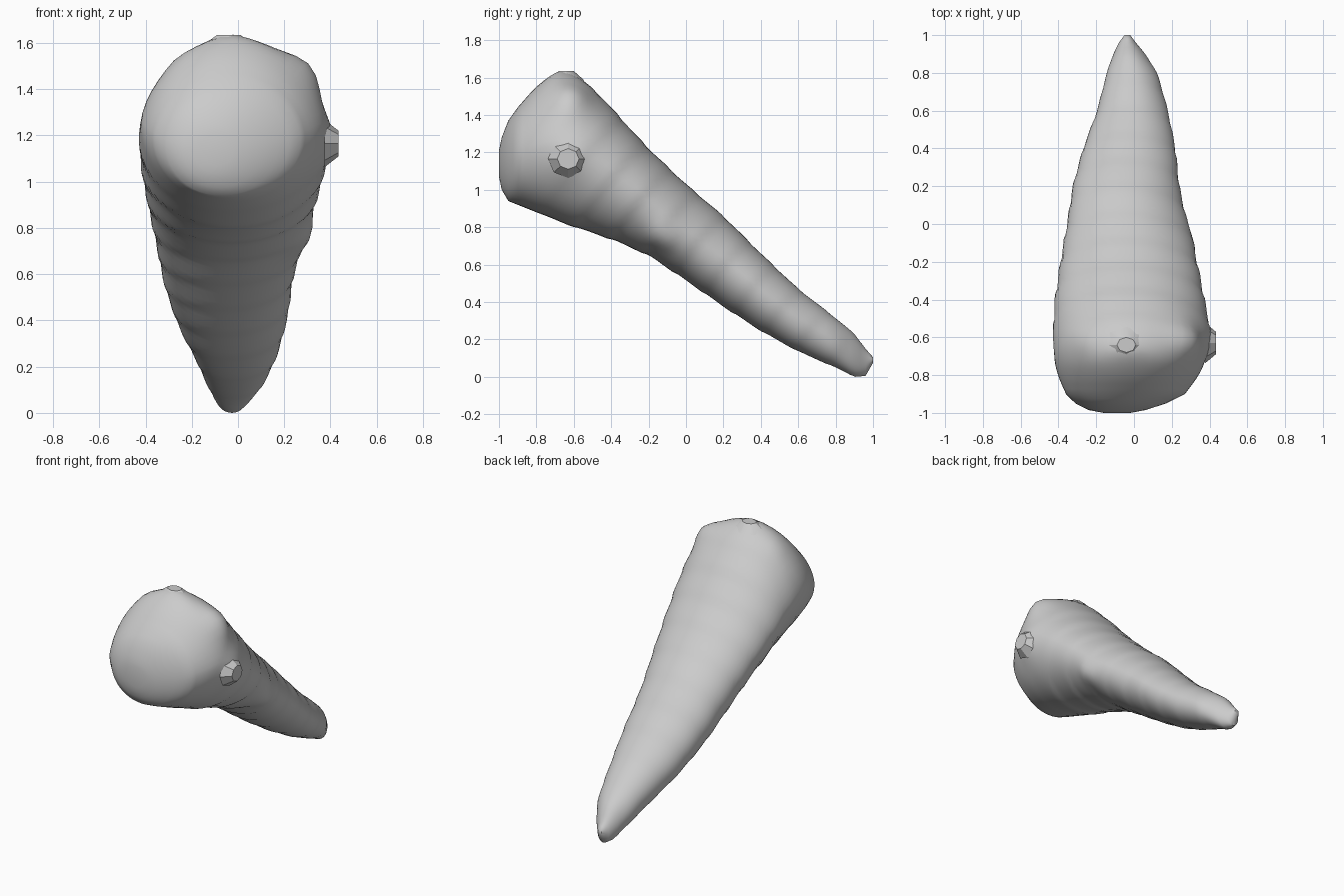
import bpy, bmesh, math
from mathutils import Vector

if "Cube" in bpy.data.objects:
    bpy.data.objects.remove(bpy.data.objects["Cube"])

# Sections along y: y, left x, right x, bottom z, top z
SECTIONS = [
    (-1.00, -0.16, -0.02, 1.07, 1.21),
    (-0.985, -0.24, 0.06, 1.00, 1.28),
    (-0.95, -0.31, 0.17, 0.94, 1.37),
    (-0.90, -0.36, 0.27, 0.92, 1.44),
    (-0.80, -0.405, 0.345, 0.88, 1.555),
    (-0.70, -0.425, 0.38, 0.84, 1.625),
    (-0.60, -0.43, 0.395, 0.80, 1.62),
    (-0.50, -0.425, 0.39, 0.77, 1.545),
    (-0.40, -0.42, 0.375, 0.735, 1.44),
    (-0.20, -0.39, 0.335, 0.65, 1.22),
    (0.00, -0.355, 0.285, 0.515, 1.03),
    (0.20, -0.325, 0.24, 0.375, 0.86),
    (0.40, -0.27, 0.22, 0.245, 0.66),
    (0.60, -0.195, 0.18, 0.135, 0.47),
    (0.80, -0.145, 0.125, 0.05, 0.315),
    (0.90, -0.11, 0.06, 0.0, 0.23),
    (0.96, -0.08, 0.01, 0.005, 0.15),
    (1.00, -0.05, -0.02, 0.075, 0.105),
]
SIDES = 48


def interp(y):
    for a, b in zip(SECTIONS, SECTIONS[1:]):
        if y <= b[0] + 1e-6:
            t = (y - a[0]) / (b[0] - a[0])
            return [p + (q - p) * t for p, q in zip(a, b)]
    return SECTIONS[-1]


def section(y):
    # Average neighbouring sections so the outline has no creases
    if -0.85 < y < 0.85:
        near = [interp(y + o) for o in (-0.04, -0.02, 0, 0.02, 0.04)]
        return [sum(v) / 5 for v in zip(*near)]
    return interp(y)


def spow(v, e):
    return math.copysign(abs(v) ** e, v)


# Soft swellings on the wide end: centre, radius, height
BUMPS = [
    (Vector((0.25, -0.62, 1.45)), 0.10, 0.05),
    (Vector((-0.23, -0.62, 1.49)), 0.07, 0.015),
    (Vector((-0.04, -0.64, 1.62)), 0.07, 0.015),
    (Vector((0.26, -0.12, 0.76)), 0.08, 0.03),
    (Vector((0.39, -0.63, 1.17)), 0.11, 0.02),
]


def surface_point(y, a):
    y, xl, xr, zb, zt = section(y)
    c = Vector(((xl + xr) / 2, y, (zb + zt) / 2))
    # Fullness differs by quarter: narrow crown, fuller lower left of the tail
    ends = min(1, (1 - abs(y)) / 0.2)
    tail = min(1, max(0, (y + 0.5) / 0.5)) * ends
    ez = 1.0
    if math.sin(a) > 0:
        ez += (0.2 if math.cos(a) > 0 else 0.25 * (1 - tail)) * ends
    elif math.cos(a) < 0:
        ez -= 0.16 * tail
    d = Vector(((xr - xl) / 2 * spow(math.cos(a), 0.97), 0,
                (zt - zb) / 2 * spow(math.sin(a), ez)))
    p = c + d
    # Shallow stepped growth rings, slightly helical, square to the slanting axis
    s = 0.77 * p.y - 0.64 * p.z + 0.015 * math.cos(a)
    f = (s / 0.19) % 1.0
    step = (f - 0.5) if f < 0.8 else (0.3 - (f - 0.8) * 4.0)
    fade = min(1, max(0, (y + 0.85) / 0.5)) * min(1, (1 - y) / 0.15)
    p = c + d * (1 + 0.032 * step * fade)
    for bc, r, h in BUMPS:
        p += d.normalized() * h * math.exp(-((p - bc).length / r) ** 2)
    return p


def finish(bm, name, angle):
    bmesh.ops.recalc_face_normals(bm, faces=bm.faces)
    me = bpy.data.meshes.new(name)
    bm.to_mesh(me)
    bm.free()
    ob = bpy.data.objects.new(name, me)
    bpy.context.collection.objects.link(ob)
    bpy.ops.object.select_all(action='DESELECT')
    ob.select_set(True)
    bpy.context.view_layer.objects.active = ob
    bpy.ops.object.shade_smooth_by_angle(angle=math.radians(angle))
    return ob


# Shell body lofted from the blunt front to the narrow tip
ys = [-1.0, -0.993, -0.985, -0.97, -0.95, -0.925]
ys += [-0.9 + 1.86 * i / 70 for i in range(71)] + [0.98, 1.0]
bm = bmesh.new()
rings = [[bm.verts.new(surface_point(y, 2 * math.pi * k / SIDES))
          for k in range(SIDES)] for y in ys]
for r0, r1 in zip(rings, rings[1:]):
    for k in range(SIDES):
        n = (k + 1) % SIDES
        bm.faces.new((r0[k], r0[n], r1[n], r1[k]))
bm.faces.new(rings[0])
bm.faces.new(rings[-1])
finish(bm, "shell_body", 50)


# Small faceted knobs on the surface
def knob(name, loc, axis, r1, r2, depth, scale):
    bm = bmesh.new()
    bmesh.ops.create_cone(bm, cap_ends=True, segments=8, radius1=r1,
                          radius2=r2, depth=depth)
    rot = Vector((0, 0, 1)).rotation_difference(Vector(axis))
    for v in bm.verts:
        p = rot @ v.co
        v.co = Vector(p[i] * scale[i] for i in range(3)) + Vector(loc)
    finish(bm, name, 30)


knob("side_knob", (0.405, -0.63, 1.165), (1, 0, 0), 0.12, 0.065, 0.06, (1, 0.9, 0.85))
knob("top_nub", (-0.04, -0.64, 1.61), (0, 0, 1), 0.12, 0.05, 0.05, (1, 0.8, 1))
